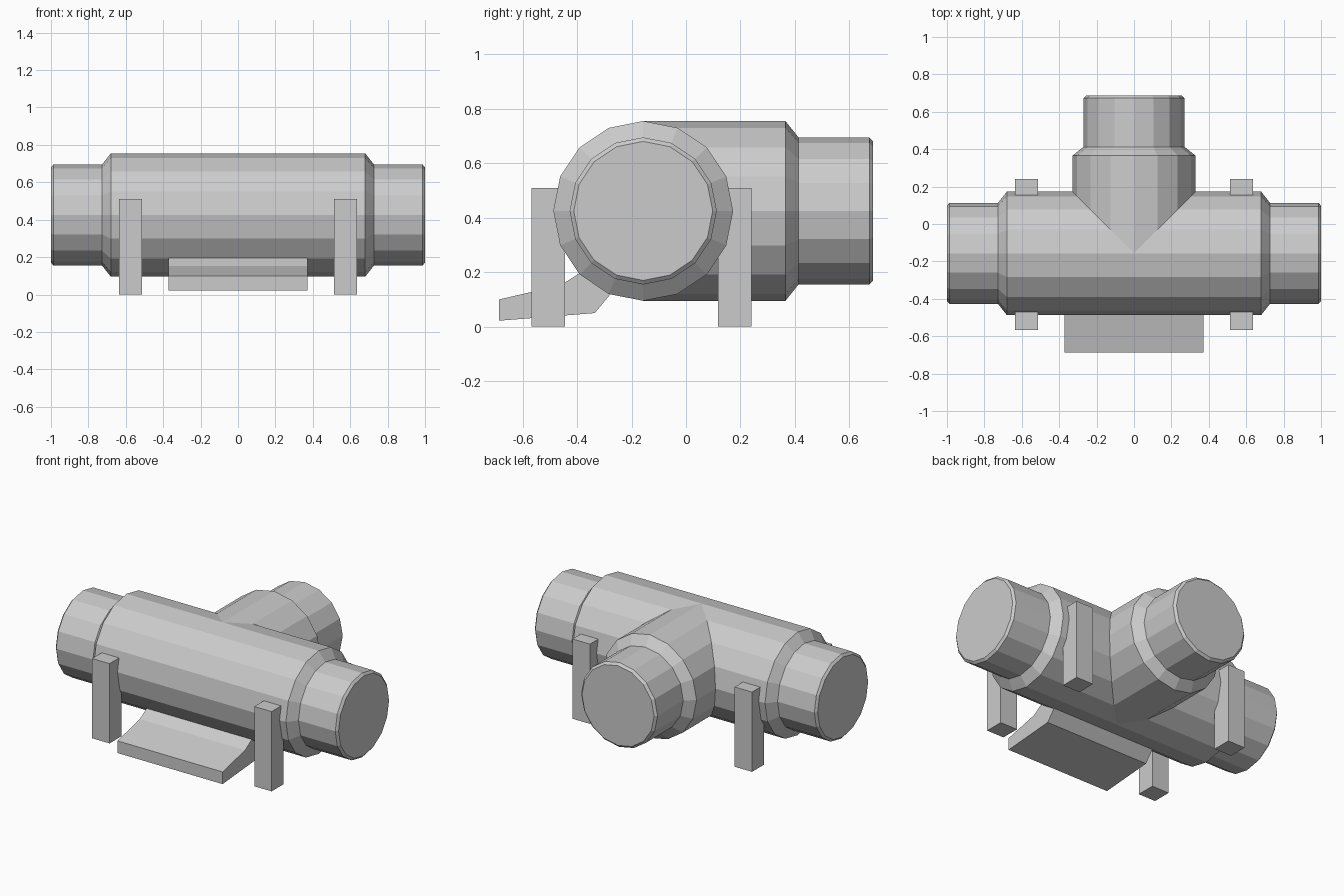
import bpy, bmesh, math

default_cube = bpy.data.objects.get("Cube")
if default_cube:
    bpy.data.objects.remove(default_cube)

AXIS_Y, AXIS_Z = -0.157, 0.425   # centre line of the main pipe
R_BODY, R_END, R_RIM = 0.33, 0.27, 0.255
SIDES = 16

grey = bpy.data.materials.new("plain_grey")
colour = (0.6, 0.6, 0.6, 1)
grey.diffuse_color = colour
grey.use_nodes = True
grey.node_tree.nodes["Principled BSDF"].inputs["Base Color"].default_value = colour


def finish(name, bm):
    bmesh.ops.recalc_face_normals(bm, faces=bm.faces)
    mesh = bpy.data.meshes.new(name)
    bm.to_mesh(mesh)
    bm.free()
    mesh.materials.append(grey)
    obj = bpy.data.objects.new(name, mesh)
    bpy.context.collection.objects.link(obj)
    return obj


def loft(name, rings, cap_start=True):
    """Skin a list of point rings and cap the ends."""
    bm = bmesh.new()
    loops = [[bm.verts.new(p) for p in ring] for ring in rings]
    for a, b in zip(loops, loops[1:]):
        for i in range(len(a)):
            j = (i + 1) % len(a)
            bm.faces.new((a[i], a[j], b[j], b[i]))
    if cap_start:
        bm.faces.new(loops[0])
    bm.faces.new(loops[-1])
    return finish(name, bm)


def circle(radius):
    angles = [2 * math.pi * i / SIDES for i in range(SIDES)]
    return [(radius * math.sin(a), radius * math.cos(a)) for a in angles]


def box(name, x, y, z):
    corners = [(x[0], y[0]), (x[1], y[0]), (x[1], y[1]), (x[0], y[1])]
    return loft(name, [[(px, py, h) for px, py in corners] for h in z])


# Main pipe: stepped, mirrored profile along x
half = [(0.68, R_BODY), (0.727, R_END), (0.987, R_END), (1.0, R_RIM)]
profile = [(-x, r) for x, r in reversed(half)] + half
loft("main_pipe", [[(x, AXIS_Y + u, AXIS_Z + v) for u, v in circle(r)]
                   for x, r in profile])

# Branch pipe: mitred into the main pipe, stepped toward the back
mitre = [(u, AXIS_Y + abs(u), AXIS_Z + v) for u, v in circle(R_BODY)]
steps = [(0.365, R_BODY), (0.413, R_END), (0.673, R_END), (0.687, R_RIM)]
loft("branch_pipe", [mitre] + [[(u, y, AXIS_Z + v) for u, v in circle(r)]
                               for y, r in steps], cap_start=False)

# Four square legs
for side, x in (("right", (-0.635, -0.512)), ("left", (0.512, 0.635))):
    for end, y in (("front", (-0.567, -0.445)), ("back", (0.117, 0.24))):
        box(f"{end}_{side}_leg", x, y, (0, 0.51))

# Ramp under the front of the main pipe
ramp = [(-0.687, 0.022), (-0.335, 0.05), (-0.26, 0.14), (-0.3, 0.25),
        (-0.385, 0.2), (-0.46, 0.152), (-0.687, 0.1)]
loft("front_ramp", [[(x, y, z) for y, z in ramp] for x in (-0.372, 0.372)])
